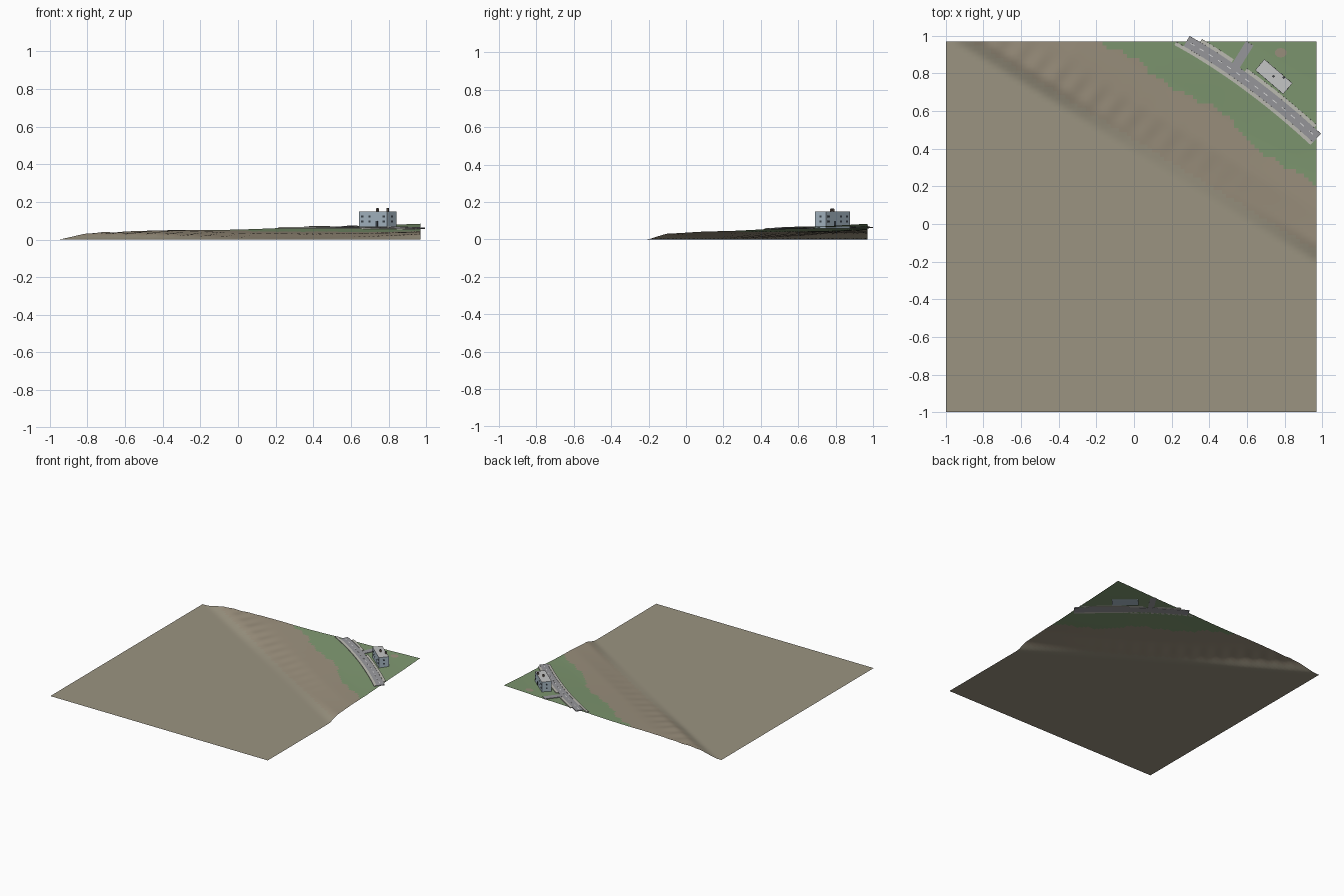
import bpy, bmesh, math
from mathutils import Vector, Matrix

cube = bpy.data.objects.get("Cube")
if cube:
    bpy.data.objects.remove(cube, do_unlink=True)


def material(name, *srgb):
    lin = [(c / 255 / 12.92) if c < 10 else ((c / 255 + 0.055) / 1.055) ** 2.4 for c in srgb]
    m = bpy.data.materials.new(name)
    m.use_nodes = True
    m.diffuse_color = (*lin, 1)
    m.node_tree.nodes["Principled BSDF"].inputs["Base Color"].default_value = (*lin, 1)
    return m


SAND = material("sand", 155, 148, 129)
SLOPE = material("sand_slope", 155, 144, 125)
GRASS = material("grass", 126, 151, 112)
ASPHALT = material("asphalt", 152, 152, 156)
PAVING = material("paving", 190, 189, 180)
WHITE = material("line_white", 215, 215, 215)
WALL = material("wall", 172, 190, 202)
ROOF = material("roof", 196, 197, 197)
DARK = material("window_dark", 62, 70, 78)
BRICK = material("chimney_brick", 110, 95, 85)


def add(name, bm, *mats, smooth=False):
    me = bpy.data.meshes.new(name)
    bm.to_mesh(me)
    bm.free()
    for m in mats:
        me.materials.append(m)
    for p in me.polygons:
        p.use_smooth = smooth
    ob = bpy.data.objects.new(name, me)
    bpy.context.collection.objects.link(ob)
    return ob


def interp(pts, v):
    if v <= pts[0][0]:
        return pts[0][1]
    for (a, fa), (b, fb) in zip(pts, pts[1:]):
        if v <= b:
            return fa + (fb - fa) * (v - a) / (b - a)
    return pts[-1][1]


# Bank height grows with distance inland from the foot line
STEEP = [(0, 0), (.08, .034), (.26, .048), (.5, .056), (.8, .07), (1, .084)]
GENTLE = [(0, 0), (.1, .012), (.22, .03), (.4, .041), (.6, .06), (.8, .07), (1, .084)]


def inland(x, y):
    return .52 * (x + .95) + .854 * (y - .97)


def height(x, y):
    d = inland(x, y)
    if d <= 0:
        return 0
    along = .854 * x - .52 * y
    middle = max(0, 1 - ((along - .1) / .85) ** 2)
    z = interp(STEEP, d) * (1 - middle) + interp(GENTLE, d) * middle
    ripple = math.sin(along * 55) * math.exp(-((d - .13) / .07) ** 2)
    return z + .0025 * ripple * min(1, max(0, .5 - along))


# Terrain: sand flat, bank and grass by position
GRASS_EDGE = [(-.2, .97), (0, .88), (.2, .72), (.45, .61), (.65, .4), (.97, .21)]
bm = bmesh.new()
bmesh.ops.create_grid(bm, x_segments=90, y_segments=90, size=.985)
for v in bm.verts:
    v.co.x -= .015
    v.co.y -= .015
    v.co.z = height(v.co.x, v.co.y)
for f in bm.faces:
    c = f.calc_center_median()
    edge = interp(GRASS_EDGE, c.x) + .012 * math.sin(c.x * 52)
    if c.x > -.21 and c.y > edge:
        f.material_index = 2
    elif inland(c.x, c.y) > .05:
        f.material_index = 1
add("terrain", bm, SAND, SLOPE, GRASS, smooth=True)


# Ribbons draped on the terrain along a path
def ribbon(name, path, a, b, left, right, lift, mat, thick=.006, steps=16):
    bm = bmesh.new()
    rows = []
    for i in range(steps + 1):
        t = a + (b - a) * i / steps
        p, q = path(t), path(t + .01)
        side = (q - p).normalized().orthogonal()
        if side.cross(q - p) > 0:
            side = -side
        if side.cross(q - p) < 0:
            pass
        row = []
        for off in (right, left):
            c = p - side * off if side.y < 0 else p + side * off
            row.append(bm.verts.new((c.x, c.y, height(min(c.x, .97), min(c.y, .97)) + lift)))
        rows.append(row)
    for (r0, l0), (r1, l1) in zip(rows, rows[1:]):
        f = bm.faces.new((r0, r1, l1, l0))
        f.normal_update()
        if f.normal.z < 0:
            f.normal_flip()
    ob = add(name, bm, mat)
    mod = ob.modifiers.new("thickness", "SOLIDIFY")
    mod.thickness = thick
    mod.offset = -1


def road_path(t):
    return Vector((.28 + .692 * t, .972 - .515 * t + .123 * t * (1 - t)))


def drive_path(t):
    return Vector((.535 + .08 * t, .83 + .13 * t))


ribbon("road", road_path, 0, 1, .031, -.031, .004, ASPHALT)
ribbon("sidewalk_front", road_path, -.06, 1, -.031, -.05, .006, PAVING)
ribbon("sidewalk_back_a", road_path, .08, .32, .05, .031, .006, PAVING)
ribbon("sidewalk_back_b", road_path, .42, .95, .05, .031, .006, PAVING)
ribbon("driveway", drive_path, 0, 1, .023, -.023, .0045, ASPHALT)
for i in range(14):
    t = .03 + i * .07
    ribbon(f"lane_dash_{i + 1}", road_path, t, t + .03, .0025, -.0025, .0052, WHITE, .001, 2)

# Bare ground patch behind the house
bm = bmesh.new()
bmesh.ops.create_circle(bm, cap_ends=True, segments=10, radius=.032)
for v in bm.verts:
    x, y = v.co.x + .78, v.co.y * .8 + .91
    v.co = (x, y, height(x, y) + .002)
add("bare_patch", bm, SLOPE)

# House, built in its own turned frame
HOUSE = Matrix.Translation((.743, .783, 0)) @ Matrix.Rotation(math.radians(-40.6), 4, "Z")
L, W, BASE, TOP = .196, .076, .058, .148


def box(name, center, size, mat, roof=None):
    bm = bmesh.new()
    bmesh.ops.create_cube(bm, size=1, matrix=Matrix.Translation(center) @ Matrix.Diagonal((*size, 1)))
    if roof:
        for f in bm.faces:
            f.material_index = int(f.normal.z > .5)
    bm.transform(HOUSE)
    add(name, bm, mat, *([roof] if roof else []))


box("house", (0, 0, (BASE + TOP) / 2), (L, W, TOP - BASE), WALL, ROOF)
for side, label in ((-1, "front"), (1, "back")):
    for col, x in enumerate((-.075, -.025, .075)):
        for row, z in enumerate((.095, .122)):
            box(f"window_{label}_{col}_{row}", (x, side * W / 2, z), (.016, .003, .011), DARK)
    box(f"door_{label}", (.025, side * W / 2, .083), (.016, .003, .03), DARK)
for side, label in ((-1, "right"), (1, "left")):
    for row, z in enumerate((.095, .122)):
        box(f"window_{label}_{row}", (side * L / 2, 0, z), (.003, .014, .011), DARK)

# Chimneys with dark caps
for i, (x, y) in enumerate(((-.003, 0), (.043, .039 * .9))):
    box(f"chimney_{i + 1}", (x, y - .004 * i, .155), (.011, .011, .018), BRICK)
    box(f"chimney_cap_{i + 1}", (x, y - .004 * i, .165), (.008, .008, .003), DARK)
